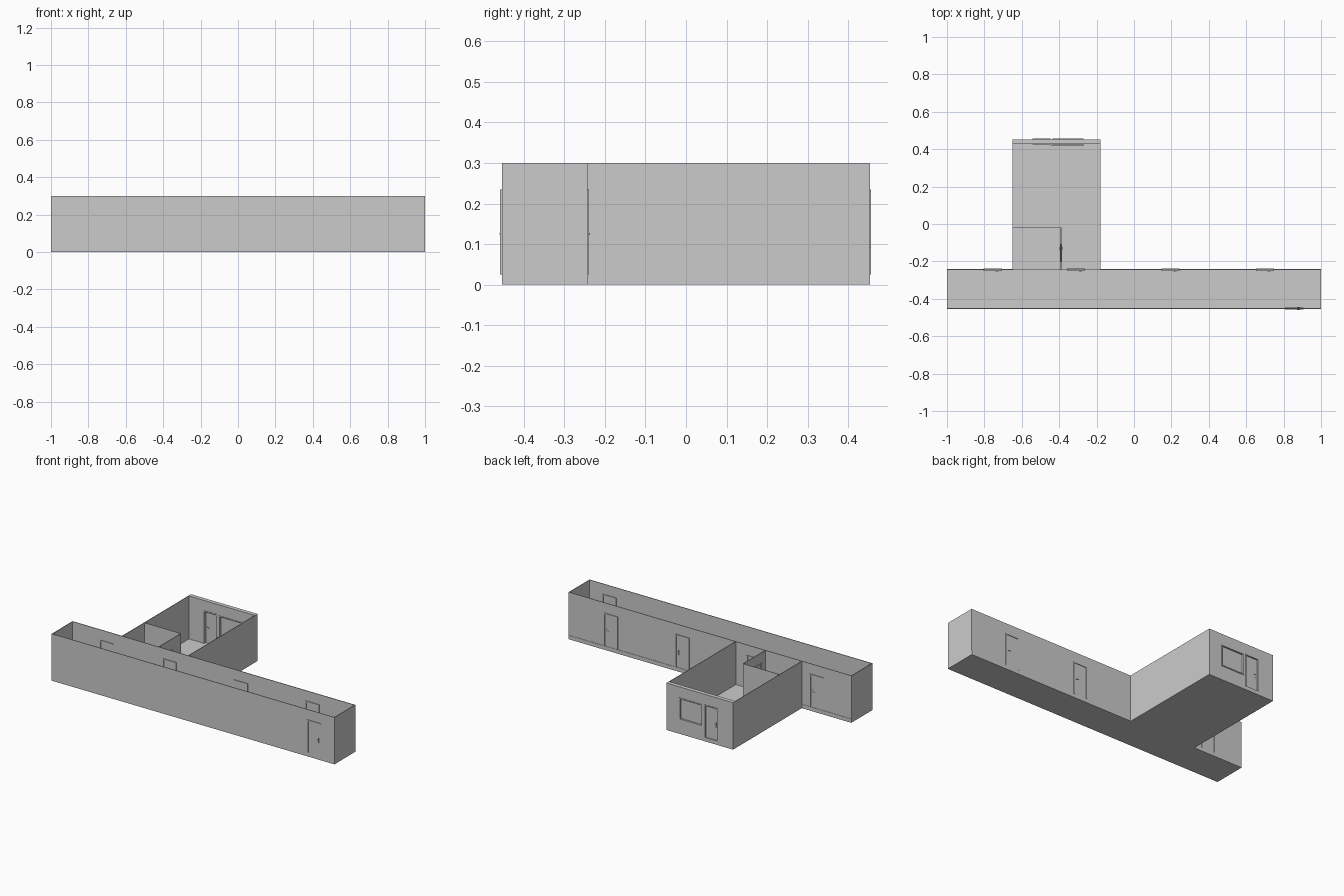
import bpy, bmesh, math
from mathutils import Matrix, Vector

if "Cube" in bpy.data.objects:
    bpy.data.objects.remove(bpy.data.objects["Cube"])

H, FLOOR, T = 0.30, 0.025, 0.004
FRONT, MID, BACK = -0.452, -0.245, 0.453
LEFT, RIGHT, BATH_X, BATH_Y = -0.648, -0.18, -0.39, -0.02
DOOR_W, DOOR_Z = 0.084, (FLOOR, 0.228)


def finish(name, bm, mat=Matrix()):
    bmesh.ops.recalc_face_normals(bm, faces=bm.faces[:])
    me = bpy.data.meshes.new(name)
    bm.to_mesh(me)
    bm.free()
    ob = bpy.data.objects.new(name, me)
    ob.matrix_world = mat
    bpy.context.collection.objects.link(ob)
    return ob


def frame_at(axis, pos):
    """Local u runs along the wall, v across it, z up."""
    if axis == 'x':
        return Matrix.Translation((0, pos, 0))
    return Matrix.Translation((pos, 0, 0)) @ Matrix.Rotation(math.pi / 2, 4, 'Z')


def add_box(bm, u, v, z):
    size = Vector((u[1] - u[0], v[1] - v[0], z[1] - z[0]))
    mid = Vector((u[0] + u[1], v[0] + v[1], z[0] + z[1])) / 2
    bmesh.ops.create_cube(bm, size=1, matrix=Matrix.Translation(mid) @ Matrix.Diagonal((*size, 1)))


def wall(name, axis, pos, u, z0=0, holes=(), thick=T):
    """Flat sheet with rectangular holes, thickened by a solidify modifier."""
    us = sorted({*u, *(a for h in holes for a in h[:2])})
    zs = sorted({z0, H, *(a for h in holes for a in h[2:])})
    bm = bmesh.new()
    grid = {(a, b): bm.verts.new((a, 0, b)) for a in us for b in zs}
    for a, b in zip(us, us[1:]):
        for c, d in zip(zs, zs[1:]):
            mu, mz = (a + b) / 2, (c + d) / 2
            if not any(h[0] < mu < h[1] and h[2] < mz < h[3] for h in holes):
                bm.faces.new([grid[a, c], grid[b, c], grid[b, d], grid[a, d]])
    ob = finish(name, bm, frame_at(axis, pos))
    mod = ob.modifiers.new("thickness", 'SOLIDIFY')
    mod.thickness, mod.offset = thick, 0
    return ob


def door_hole(c):
    return (c - DOOR_W / 2, c + DOOR_W / 2, *DOOR_Z)


def trim(bm, hole, v, sill=False, w=0.007):
    a, b, c, d = hole
    add_box(bm, (a - w, a), v, (c, d))
    add_box(bm, (b, b + w), v, (c, d))
    add_box(bm, (a - w, b + w), v, (d, d + w))
    if sill:
        add_box(bm, (a - w, b + w), v, (c - w, c))


def door(name, axis, pos, c, depth=0.006, side=1, leaf_v=0.0):
    mat, hole = frame_at(axis, pos), door_hole(c)
    a, b, z0, z1 = hole
    # casing
    bm = bmesh.new()
    trim(bm, hole, (-depth, depth))
    finish(name + "_frame", bm, mat)
    # leaf
    bm = bmesh.new()
    add_box(bm, (a, b), (leaf_v - 0.002, leaf_v + 0.002), (z0, z1))
    finish(name + "_leaf", bm, mat)
    # lever handles on both faces
    bm = bmesh.new()
    hu = c + side * 0.029
    for s in (-1, 1):
        add_box(bm, (hu - .003, hu + .003), sorted((leaf_v + s * .002, leaf_v + s * .003)), (.108, .138))
        bmesh.ops.create_cone(bm, cap_ends=True, segments=10, radius1=.0018, radius2=.0018, depth=.006,
                              matrix=Matrix.Translation((hu, leaf_v + s * .005, .126))
                              @ Matrix.Rotation(math.pi / 2, 4, 'X'))
        add_box(bm, sorted((hu + side * .002, hu - side * .014)),
                sorted((leaf_v + s * .006, leaf_v + s * .008)), (.1245, .1275))
    finish(name + "_handle", bm, mat)


# raised floor slab with T-shaped outline
bm = bmesh.new()
edge = MID + 0.004
outline = [(-1, FRONT), (1, FRONT), (1, edge), (RIGHT, edge), (RIGHT, BACK), (LEFT, BACK), (LEFT, edge), (-1, edge)]
face = bm.faces.new([bm.verts.new((x, y, 0)) for x, y in outline])
top = bmesh.ops.extrude_face_region(bm, geom=[face], use_keep_orig=True)["geom"]
bmesh.ops.translate(bm, vec=(0, 0, FLOOR), verts=[g for g in top if isinstance(g, bmesh.types.BMVert)])
finish("floor", bm)

# corridor walls
hall_doors = [-0.755, -0.31, 0.195, 0.70]
wall("corridor_front_wall", 'x', FRONT, (-1, 1), 0, [door_hole(0.857)])
wall("corridor_back_wall", 'x', MID, (-1, 1), FLOOR, [door_hole(c) for c in hall_doors])
for n, x in (("left", -0.998), ("right", 0.998)):
    wall(f"corridor_{n}_end", 'y', x, (FRONT, MID))

# room and bathroom walls
wall("room_left_wall", 'y', LEFT, (MID, BACK))
wall("room_right_wall", 'y', RIGHT, (MID, BACK))
wall("bathroom_back_wall", 'x', BATH_Y, (LEFT, BATH_X), FLOOR)
wall("bathroom_side_wall", 'y', BATH_X, (MID, BATH_Y), FLOOR, [door_hole(-0.155)])

# thick outer wall with balcony door and window
window = (-0.428, -0.277, 0.097, 0.224)
WY, WT = BACK - 0.013, 0.026
wall("room_back_wall", 'x', WY, (LEFT, RIGHT), 0, [door_hole(-0.495), window], WT)

# doors
for i, c in enumerate(hall_doors):
    door(f"hall_door_{i + 1}", 'x', MID, c)
door("entrance_door", 'x', FRONT, 0.857)
door("bathroom_door", 'y', BATH_X, -0.155)
door("balcony_door", 'x', WY, -0.495, depth=0.016, side=-1, leaf_v=0.005)

# window frame, pane and inner sill
wm = frame_at('x', WY)
bm = bmesh.new()
trim(bm, window, (-0.016, 0.016), sill=True)
finish("window_frame", bm, wm)
bm = bmesh.new()
add_box(bm, window[:2], (0.002, 0.005), window[2:])
finish("window_pane", bm, wm)
bm = bmesh.new()
add_box(bm, (-0.44, -0.27), (-0.022, 0), (0.088, 0.094))
finish("window_sill", bm, wm)
